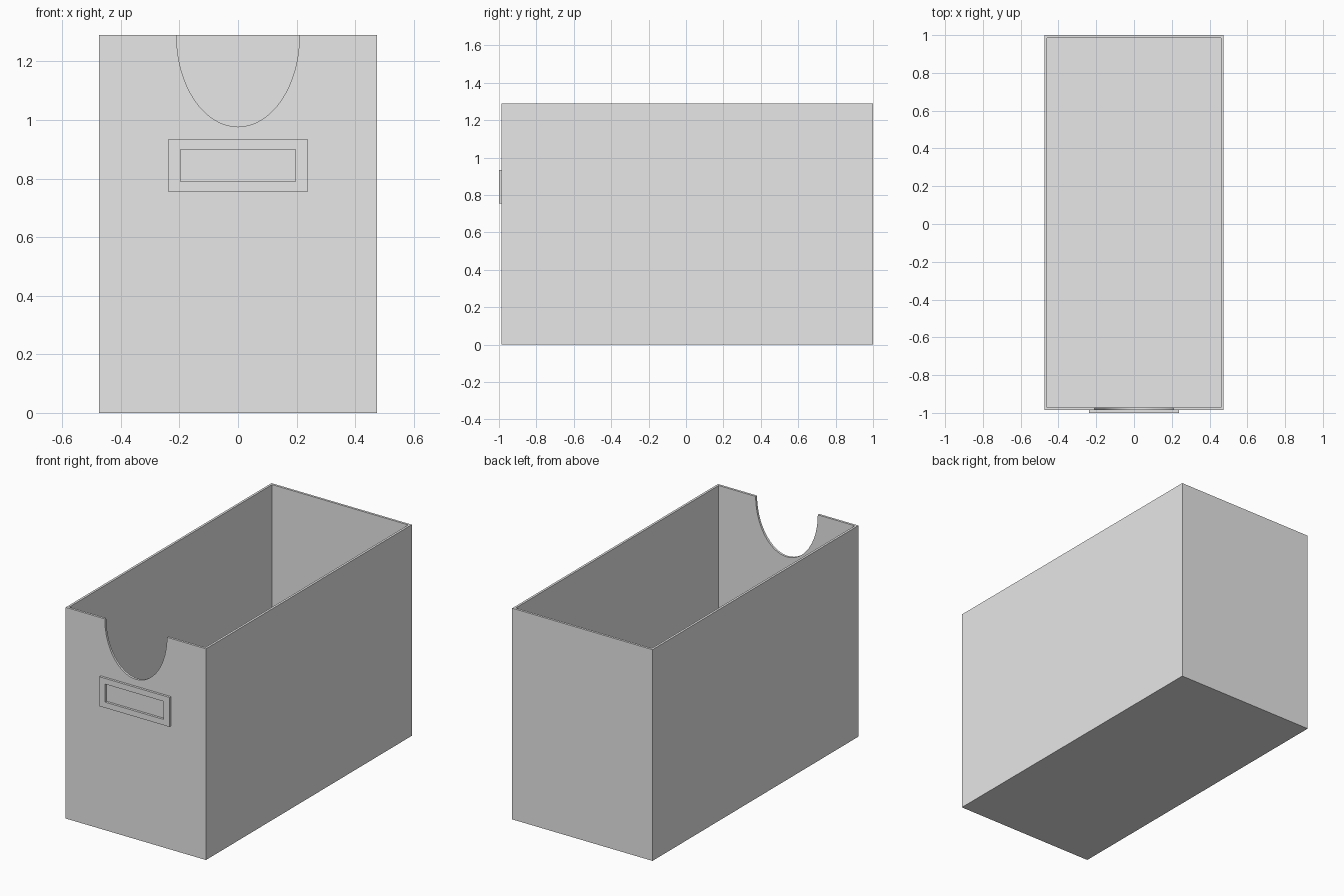
import bpy

cube = bpy.data.objects.get("Cube")
if cube:
    bpy.data.objects.remove(cube, do_unlink=True)

HALF_W, BACK, FRONT, HEIGHT = 0.474, 1.0, -0.986, 1.29
WALL = 0.014

grey = bpy.data.materials.new("light grey")
grey.use_nodes = True
grey.diffuse_color = (0.8, 0.8, 0.8, 1)
grey.node_tree.nodes["Principled BSDF"].inputs["Base Color"].default_value = (0.8, 0.8, 0.8, 1)


def box(name, low, high):
    """Box between two opposite corners."""
    bpy.ops.mesh.primitive_cube_add(size=1, location=[(a + b) / 2 for a, b in zip(low, high)])
    ob = bpy.context.object
    ob.name = name
    ob.scale = [b - a for a, b in zip(low, high)]
    bpy.ops.object.transform_apply(location=True, rotation=False, scale=True)
    ob.data.materials.append(grey)
    return ob


def cut(ob, cutter):
    """Subtract the cutter from the object and remove the cutter."""
    cutter.hide_render = True
    mod = ob.modifiers.new("cut", "BOOLEAN")
    mod.operation, mod.solver, mod.object = "DIFFERENCE", "EXACT", cutter
    bpy.ops.object.select_all(action="DESELECT")
    ob.select_set(True)
    bpy.context.view_layer.objects.active = ob
    bpy.ops.object.modifier_apply(modifier=mod.name)
    bpy.data.objects.remove(cutter, do_unlink=True)


# Open-topped storage box
body = box("storage_box", (-HALF_W, FRONT, 0), (HALF_W, BACK, HEIGHT))
cut(body, box("cavity_cutter",
              (-HALF_W + WALL, FRONT + WALL, WALL),
              (HALF_W - WALL, BACK - WALL, HEIGHT + 0.2)))

# Half-oval hand notch in the front wall
bpy.ops.mesh.primitive_cylinder_add(vertices=64, radius=1, depth=0.2,
                                    location=(0, FRONT, HEIGHT),
                                    rotation=(1.570796, 0, 0))
notch = bpy.context.object
notch.name = "notch_cutter"
notch.scale = (0.21, 0.313, 1)
notch.data.materials.append(grey)
bpy.ops.object.transform_apply(location=True, rotation=True, scale=True)
cut(body, notch)
bpy.ops.object.shade_smooth_by_angle()

# Label holder frame on the front
frame = box("label_frame", (-0.237, -1, 0.755), (0.237, FRONT, 0.935))
cut(frame, box("window_cutter", (-0.197, -1.1, 0.79), (0.197, FRONT + 0.1, 0.9)))
